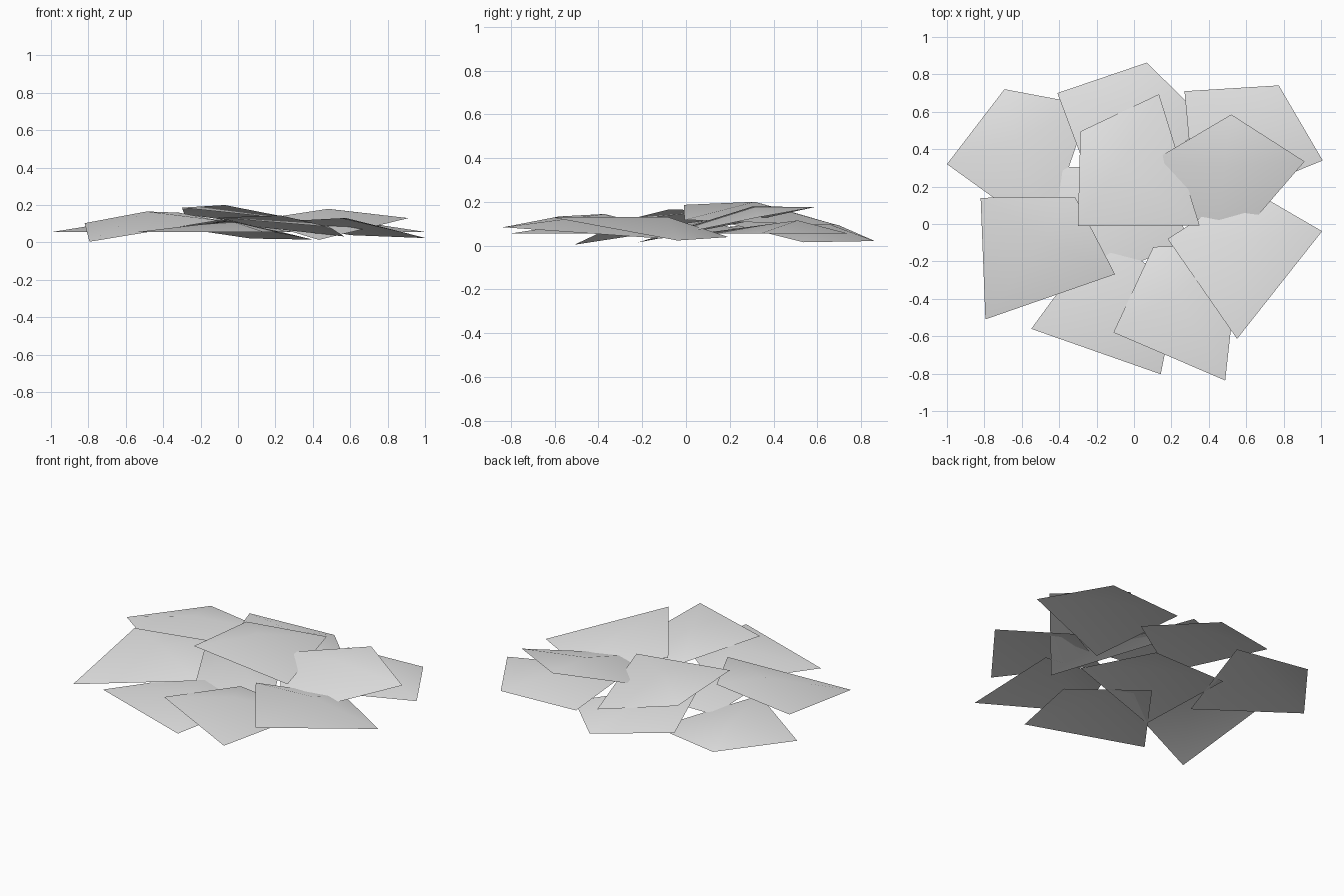
import bpy
from math import radians
from mathutils import Matrix, Vector

default_cube = bpy.data.objects.get("Cube")
if default_cube:
    bpy.data.objects.remove(default_cube, do_unlink=True)

# Single plain grey material
grey = bpy.data.materials.new("light_grey")
grey.use_nodes = True
colour = (0.8, 0.8, 0.8, 1.0)
grey.diffuse_color = colour
grey.node_tree.nodes["Principled BSDF"].inputs["Base Color"].default_value = colour

# One leaf outline, seen from above, starting at its pivot corner
OUTLINE = [Vector(p) for p in ((0, 0), (0.505, 0), (0.715, -0.415), (0.02, -0.65))]
CROWN = Vector((0.33, -0.22))
CROWN_HEIGHT = 0.06


def add_leaf(name, corner, heading, height, slope=(0, 0)):
    """Lay one crowned leaf: turn the outline, tilt it by slope, raise its middle."""
    turn = Matrix.Rotation(radians(heading), 2)
    tilt = Vector(slope)
    origin = Vector(corner)

    def place(point, lift=0.0):
        offset = turn @ point
        spot = origin + offset
        return (spot.x, spot.y, height + tilt.dot(offset) + lift)

    verts = [place(p) for p in OUTLINE] + [place(CROWN, CROWN_HEIGHT)]
    count = len(OUTLINE)
    faces = [((i + 1) % count, i, count) for i in range(count)]
    mesh = bpy.data.meshes.new(name)
    mesh.from_pydata(verts, [], faces)
    mesh.materials.append(grey)
    for face in mesh.polygons:
        face.use_smooth = True
    mesh.update()
    leaf = bpy.data.objects.new(name, mesh)
    bpy.context.scene.collection.objects.link(leaf)
    return leaf


# Bottom layer, lying flat
FLAT = 0.055
add_leaf("flat_leaf_back_right", (-1.0, 0.32), 52.5, FLAT)
add_leaf("flat_leaf_back_left", (0.27, 0.71), 3.5, FLAT)
add_leaf("flat_leaf_front", (-0.165, -0.036), -38, FLAT)
add_leaf("flat_leaf_middle", (-0.41, 0.305), 0.5, FLAT)

# Upper layer, tilted over the others
add_leaf("tilted_leaf_back", (-0.41, 0.7), 18.8, 0.092, (-0.115, -0.1))
add_leaf("tilted_leaf_right", (-0.82, 0.14), 0.5, 0.103, (0.11, 0.157))
add_leaf("tilted_leaf_front", (-0.11, -0.58), 65, 0.133, (-0.108, -0.059))
add_leaf("tilted_leaf_left", (0.18, -0.08), 33, 0.11, (-0.1, -0.105))
add_leaf("tilted_leaf_back_left", (0.085, 0.329), 30.5, 0.119, (0.012, 0.199))
add_leaf("top_leaf", (-0.3, -0.01), 88.5, 0.186, (-0.105, -0.068))
